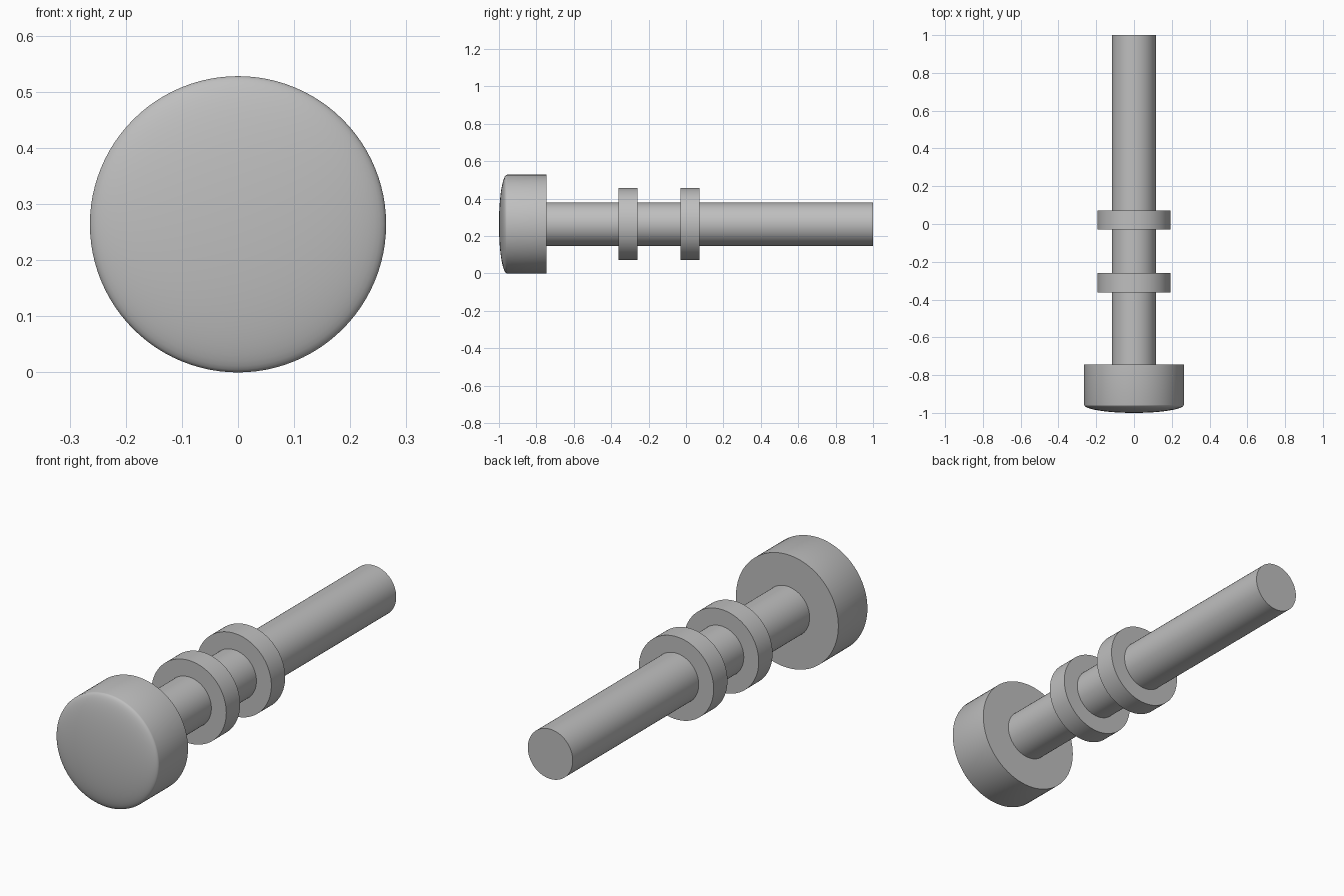
import bpy
import bmesh
import math

cube = bpy.data.objects.get("Cube")
if cube:
    bpy.data.objects.remove(cube, do_unlink=True)

SEGMENTS = 96
HEAD_R, RING_R, SHAFT_R = 0.264, 0.193, 0.116
AXIS_Z = HEAD_R

grey = bpy.data.materials.new("plain grey")
grey.use_nodes = True
colour = (0.52, 0.52, 0.52, 1)
grey.diffuse_color = colour
grey.node_tree.nodes["Principled BSDF"].inputs["Base Color"].default_value = colour


def lathe(name, profile):
    """Spin (radius, y) points around the long axis."""
    bm = bmesh.new()
    verts = [bm.verts.new((r, y, 0)) for r, y in profile]
    edges = [bm.edges.new(pair) for pair in zip(verts, verts[1:])]
    bmesh.ops.spin(bm, geom=verts + edges, cent=(0, 0, 0), axis=(0, 1, 0),
                   angle=math.tau, steps=SEGMENTS, use_duplicate=False)
    bmesh.ops.remove_doubles(bm, verts=bm.verts, dist=0.0001)
    bmesh.ops.recalc_face_normals(bm, faces=bm.faces)
    mesh = bpy.data.meshes.new(name)
    bm.to_mesh(mesh)
    bm.free()
    obj = bpy.data.objects.new(name, mesh)
    obj.location.z = AXIS_Z
    mesh.materials.append(grey)
    bpy.context.collection.objects.link(obj)
    bpy.ops.object.select_all(action='DESELECT')
    obj.select_set(True)
    bpy.context.view_layer.objects.active = obj
    bpy.ops.object.shade_smooth_by_angle(angle=math.radians(35))
    return obj


# Head: shallow elliptical dome on a short drum
STEPS, RIM_Y, BACK_Y = 16, -0.957, -0.745
dome = [(HEAD_R * math.sin(a), RIM_Y - (1 + RIM_Y) * math.cos(a))
        for a in (math.pi / 2 * i / STEPS for i in range(STEPS + 1))]
lathe("head", dome + [(HEAD_R, BACK_Y), (0, BACK_Y)])

# Plain shaft
lathe("shaft", [(0, BACK_Y), (SHAFT_R, BACK_Y), (SHAFT_R, 1), (0, 1)])

# Two collars around the shaft
for name, start in (("front_collar", -0.362), ("rear_collar", -0.03)):
    end = start + 0.102
    lathe(name, [(SHAFT_R, start), (RING_R, start), (RING_R, end),
                 (SHAFT_R, end), (SHAFT_R, start)])
